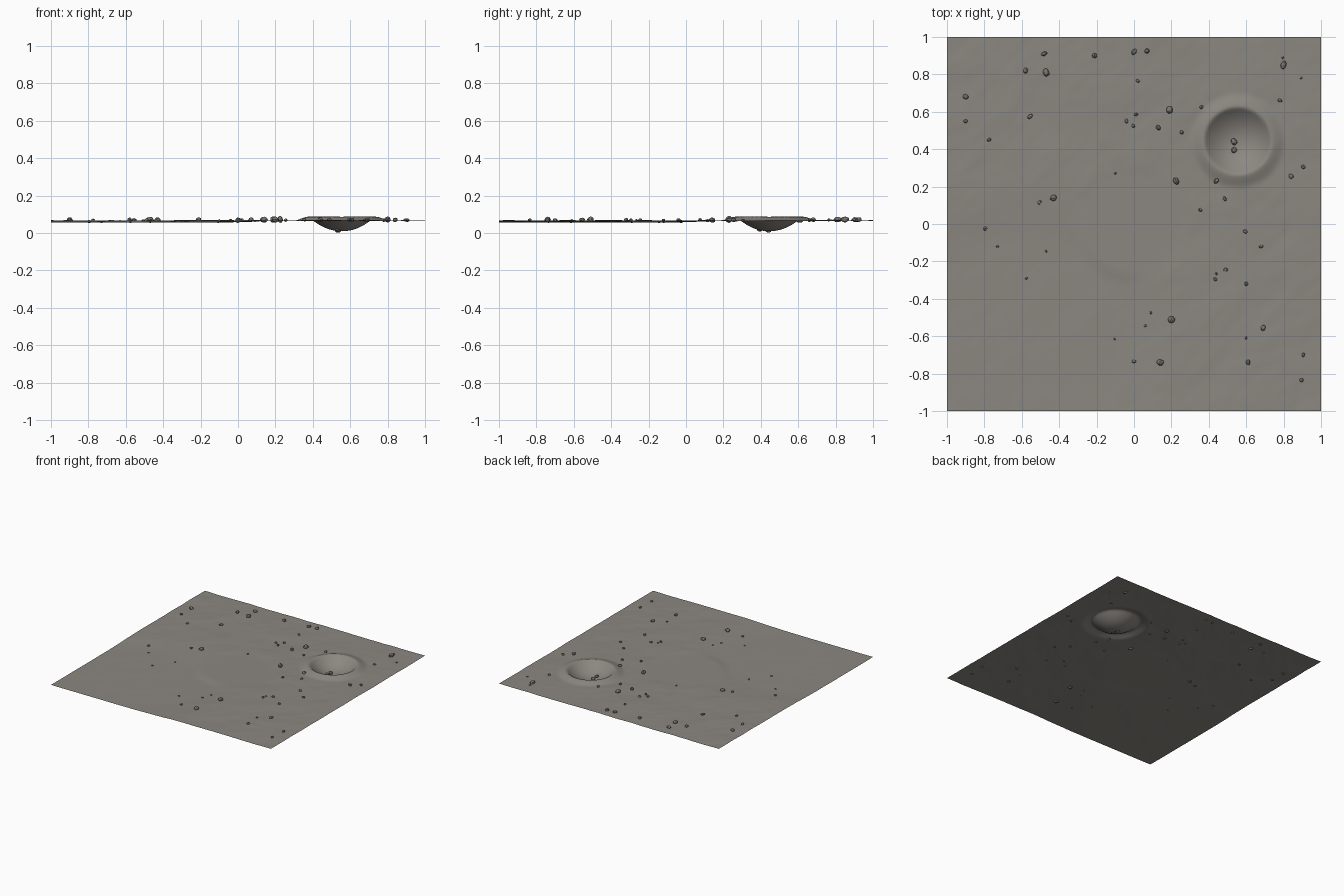
import bpy, bmesh, math, random
from mathutils import Vector, Matrix, noise

if "Cube" in bpy.data.objects:
    bpy.data.objects.remove(bpy.data.objects["Cube"])

random.seed(7)
CRATER = (0.555, 0.445)
RIM = 0.178


def material(name, rgb):
    m = bpy.data.materials.new(name)
    m.diffuse_color = (*rgb, 1)
    m.use_nodes = True
    m.node_tree.nodes["Principled BSDF"].inputs["Base Color"].default_value = m.diffuse_color
    return m


def finish(bm, name, mat, smooth):
    for f in bm.faces:
        f.smooth = smooth
    me = bpy.data.meshes.new(name)
    bm.to_mesh(me)
    bm.free()
    me.materials.append(mat)
    ob = bpy.data.objects.new(name, me)
    bpy.context.collection.objects.link(ob)
    return ob


def step(a, b, v):
    t = min(1, max(0, (v - a) / (b - a)))
    return t * t * (3 - 2 * t)


def height(x, y):
    # gentle diagonal ripples
    u, v = (x + y) * 0.707, (y - x) * 0.707
    ripple = 0.0030 * noise.noise(Vector((u * 4, v * 7, 1.3)))
    ripple += 0.0012 * noise.noise(Vector((u * 11, v * 17, 5.1)))
    # low smooth plain in one corner
    plain = 1 - step(0.5, 0.85, math.hypot(x + 0.6, y + 0.6))
    z = 0.067 - 0.010 * plain + ripple * (1 - 0.8 * plain)
    # levelled pad in the middle
    pad = 1 - step(0.24, 0.34, math.hypot(x, y))
    z += (0.065 - z) * pad
    # crater bowl and raised rim
    r = math.hypot(x - CRATER[0], y - CRATER[1])
    if r < 0.28:
        bowl = 0.010 + 0.078 * (r / RIM) ** 2.1
        outer = z + (0.088 - z) * (1 - step(RIM, 0.26, r))
        k = 0.004  # rounded crest
        h = max(0, k - abs(bowl - outer)) / k
        z = min(bowl, outer) - h * h * k / 4
    return z


ground = material("dusty grey", (0.26, 0.243, 0.218))
stone = material("rock grey", (0.19, 0.18, 0.165))

# terrain sheet
bm = bmesh.new()
bmesh.ops.create_grid(bm, x_segments=180, y_segments=180, size=1)
for v in bm.verts:
    v.co.z = height(v.co.x, v.co.y)
finish(bm, "terrain", ground, True)

# scattered rocks, grouped by radius
ROCKS = {
    0.020: [(-.47, .81), (.14, -.74), (.20, -.51), (.535, .44), (.225, .23),
            (.19, .61), (.80, .85), (-.43, .14)],
    0.015: [(-.58, .82), (-.9, .68), (-.555, .575), (-.21, .9), (0, .92),
            (.07, .925), (.13, .515), (.535, .395), (.44, .23), (.84, .255),
            (.69, -.555), (.61, -.74), (-.48, .91)],
    0.011: [(-.9, .55), (.01, .585), (-.005, .525), (.485, .135), (.355, .075),
            (-.775, .45), (.02, .765), (-.04, .55), (.255, .49), (.36, .625),
            (.78, .66), (.905, .305), (.905, -.7), (.895, -.835), (0, -.735),
            (.435, -.295), (.49, -.245), (-.505, .115), (-.795, -.025),
            (.6, -.32), (.68, -.12), (.595, -.04)],
    0.007: [(.895, .78), (.795, .89), (-.1, .27), (-.47, -.145), (-.73, -.12),
            (-.575, -.29), (.09, -.475), (-.105, -.615), (.6, -.61),
            (.06, -.545), (.44, -.265)],
}
bm = bmesh.new()
for radius, spots in ROCKS.items():
    for x, y in spots:
        rock = bmesh.ops.create_icosphere(bm, subdivisions=2, radius=1)["verts"]
        for v in rock:
            v.co *= random.uniform(0.88, 1.08)
        sx, sy, sz = (radius * random.uniform(*b) for b in ((.95, 1.15), (.75, .95), (.7, .9)))
        turn = Matrix.Rotation(random.uniform(0, math.pi), 4, 'Z')
        place = Matrix.Translation((x, y, height(x, y) + 0.35 * sz))
        bmesh.ops.transform(bm, verts=rock, matrix=place @ turn @ Matrix.Diagonal((sx, sy, sz, 1)))
for v in bm.verts:
    v.co.z = max(v.co.z, 0)
finish(bm, "scattered_rocks", stone, False)
